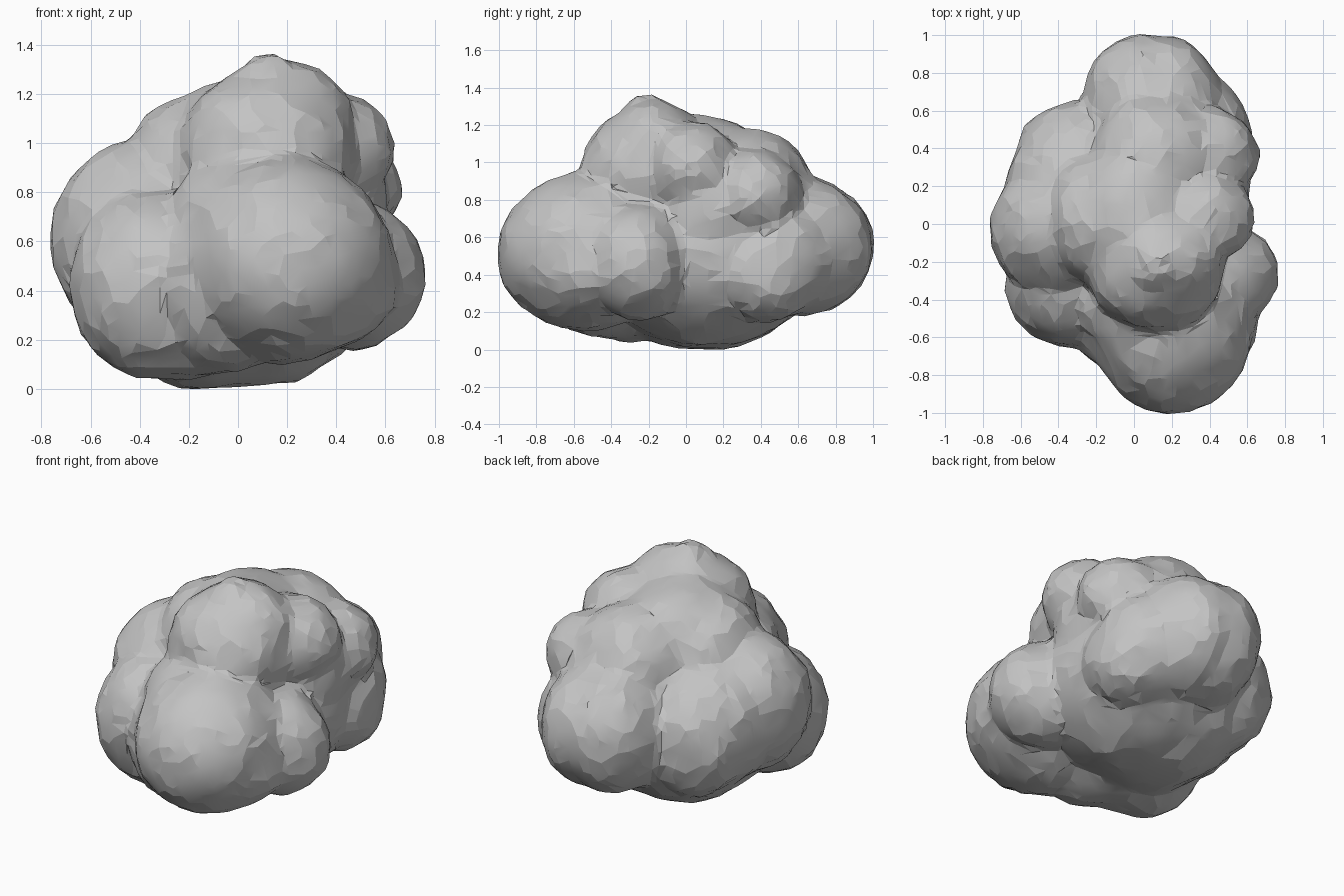
import bpy, bmesh, random
from mathutils import Matrix, Vector, noise

random.seed(4)
cube = bpy.data.objects.get("Cube")
if cube:
    bpy.data.objects.remove(cube, do_unlink=True)

# Rounded lobes of the boulder: centre, then radii
LOBES = [
    ((0.05, 0.10, 0.50), (0.53, 0.60, 0.48)),    # core
    ((-0.15, 0.08, 0.30), (0.35, 0.50, 0.30)),   # underside
    ((-0.22, -0.30, 0.24), (0.34, 0.30, 0.20)),  # front underside
    ((0.20, -0.55, 0.52), (0.42, 0.45, 0.41)),   # front
    ((-0.05, -0.45, 0.42), (0.30, 0.34, 0.35)),  # front bridge
    ((0.06, -0.42, 0.70), (0.33, 0.33, 0.25)),   # front slope
    ((0.45, -0.27, 0.46), (0.31, 0.27, 0.30)),   # side bulge
    ((0.43, -0.52, 0.46), (0.21, 0.30, 0.28)),   # front side bridge
    ((-0.36, -0.33, 0.42), (0.32, 0.31, 0.37)),  # low front corner
    ((-0.40, -0.03, 0.60), (0.36, 0.35, 0.40)),  # shoulder
    ((-0.34, 0.18, 0.55), (0.34, 0.35, 0.38)),   # shoulder bridge
    ((-0.30, 0.35, 0.50), (0.32, 0.29, 0.36)),   # back corner
    ((-0.20, 0.02, 0.84), (0.28, 0.34, 0.33)),   # shoulder to ridge
    ((0.03, 0.62, 0.55), (0.30, 0.37, 0.36)),    # back
    ((0.16, 0.60, 0.55), (0.31, 0.38, 0.36)),    # back, wide side
    ((0.27, 0.48, 0.50), (0.33, 0.33, 0.32)),    # back bridge
    ((0.38, 0.42, 0.42), (0.25, 0.28, 0.27)),    # low back side
    ((0.38, 0.37, 0.82), (0.27, 0.24, 0.24)),    # high back side
    ((0.35, 0.03, 0.97), (0.28, 0.24, 0.25)),    # high side
    ((0.33, 0.15, 0.75), (0.28, 0.30, 0.28)),    # side bridge
    ((0.00, 0.05, 0.92), (0.34, 0.40, 0.33)),    # ridge
    ((0.12, 0.35, 0.85), (0.34, 0.32, 0.32)),    # ridge end
    ((0.11, -0.22, 0.95), (0.36, 0.34, 0.33)),   # summit
    ((0.16, -0.18, 1.08), (0.30, 0.25, 0.25)),   # summit crown
    ((0.12, -0.23, 1.23), (0.13, 0.13, 0.13)),   # summit tip
]

# Overlapping lobes
bm = bmesh.new()
for centre, radii in LOBES:
    place = Matrix.Translation(centre) @ Matrix.Diagonal((*radii, 1))
    bmesh.ops.create_icosphere(bm, subdivisions=4, radius=1.025, matrix=place)
# Uneven weathering
for v in bm.verts:
    v.co += 0.015 * noise.noise_vector(v.co * 5)
mesh = bpy.data.meshes.new("boulder")
bm.to_mesh(mesh)
bm.free()
boulder = bpy.data.objects.new("boulder", mesh)
bpy.context.collection.objects.link(boulder)

# Fuse the lobes into one skin and break it into coarse facets
remesh = boulder.modifiers.new("fuse", 'REMESH')
remesh.mode = 'VOXEL'
remesh.voxel_size = 0.03
soften = boulder.modifiers.new("soften", 'SMOOTH')
soften.factor = 0.5
soften.iterations = 8
facets = boulder.modifiers.new("facets", 'DECIMATE')
facets.ratio = 0.14
graph = bpy.context.evaluated_depsgraph_get()
final = bpy.data.meshes.new_from_object(boulder.evaluated_get(graph))
boulder.modifiers.clear()
boulder.data = final
bpy.data.meshes.remove(mesh)

# Chipped surface
for v in final.vertices:
    v.co += v.normal * random.uniform(-0.006, 0.006)

# Centre the boulder and rest it on the ground
low = Vector([min(v.co[i] for v in final.vertices) for i in range(3)])
high = Vector([max(v.co[i] for v in final.vertices) for i in range(3)])
middle = (low + high) / 2
final.transform(Matrix.Translation((-middle.x, -middle.y, -low.z)))

# Plain grey stone
stone = bpy.data.materials.new("grey stone")
stone.use_nodes = True
colour = (0.55, 0.55, 0.55, 1)
stone.diffuse_color = colour
stone.node_tree.nodes["Principled BSDF"].inputs["Base Color"].default_value = colour
final.materials.clear()
final.materials.append(stone)

# Soft shading with crisp facet edges
bpy.ops.object.select_all(action='DESELECT')
boulder.select_set(True)
bpy.context.view_layer.objects.active = boulder
bpy.ops.object.shade_smooth_by_angle(angle=0.2)
